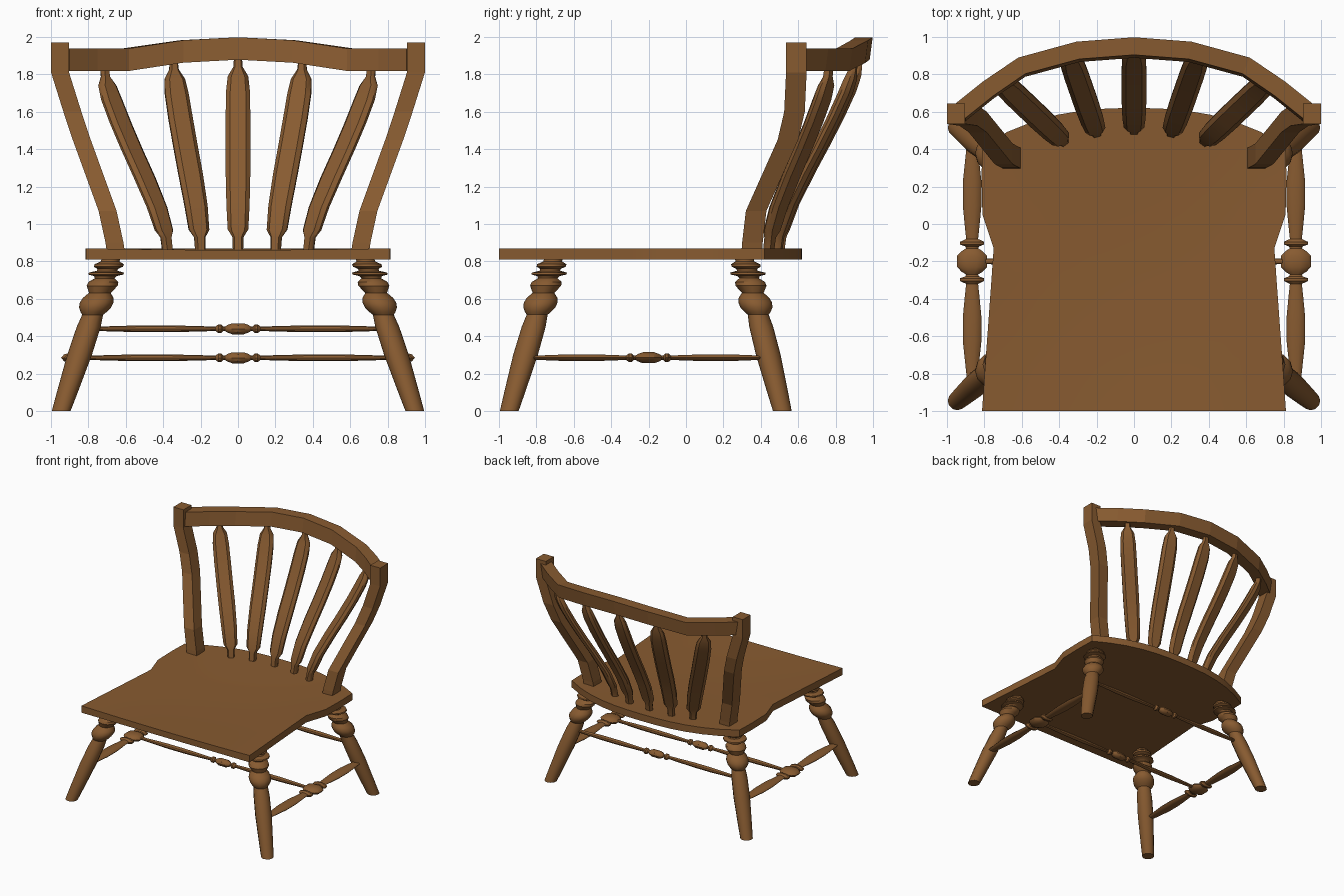
import bpy, bmesh, math
from mathutils import Vector

if "Cube" in bpy.data.objects:
    bpy.data.objects.remove(bpy.data.objects["Cube"])

wood = bpy.data.materials.new("brown wood")
wood.diffuse_color = (0.245, 0.104, 0.03, 1)
wood.use_nodes = True
wood.node_tree.nodes["Principled BSDF"].inputs["Base Color"].default_value = wood.diffuse_color


def finish(name, bm, smooth=False):
    bmesh.ops.recalc_face_normals(bm, faces=bm.faces)
    mesh = bpy.data.meshes.new(name)
    bm.to_mesh(mesh)
    bm.free()
    mesh.materials.append(wood)
    if smooth:
        mesh.shade_smooth()
        mesh.set_sharp_from_angle(angle=math.radians(35))
    obj = bpy.data.objects.new(name, mesh)
    bpy.context.collection.objects.link(obj)
    return obj


def loft(name, rings, smooth=False):
    """Skin a list of equal-length point rings and cap both ends."""
    bm = bmesh.new()
    rows = [[bm.verts.new(p) for p in ring] for ring in rings]
    n = len(rows[0])
    for a, b in zip(rows, rows[1:]):
        for i in range(n):
            j = (i + 1) % n
            bm.faces.new((a[i], a[j], b[j], b[i]))
    bm.faces.new(rows[0])
    bm.faces.new(rows[-1])
    return finish(name, bm, smooth)


def ring(center, u, v, n=12):
    c = Vector(center)
    return [c + Vector(u) * math.cos(2 * math.pi * i / n)
            + Vector(v) * math.sin(2 * math.pi * i / n) for i in range(n)]


# Seat: pinched sides, bowed back edge, shallow saddle on top
seat_rows = [(-1, .812), (-.78, .797), (-.55, .78), (-.3, .762), (-.13, .75),
             (.05, .81), (.25, .815), (.42, .81)]
COLS = 12
bm = bmesh.new()
top, low = [], []
for y0, w in seat_rows:
    rt, rl = [], []
    for c in range(COLS + 1):
        u = 2 * c / COLS - 1
        y = y0 + .2 * (1 - abs(u) ** 2.5) * max(0, (y0 + .13) / .55)
        dip = .022 * (1 - u * u) * max(0, 1 - ((y + .3) / .9) ** 2)
        rt.append(bm.verts.new((u * w, y, .87 - dip)))
        rl.append(bm.verts.new((u * w, y, .81)))
    top.append(rt)
    low.append(rl)
for grid in (top, low):
    for a, b in zip(grid, grid[1:]):
        for i in range(COLS):
            bm.faces.new((a[i], a[i + 1], b[i + 1], b[i]))


def border(g):
    return g[0] + [r[-1] for r in g[1:-1]] + g[-1][::-1] + [r[0] for r in g[-2:0:-1]]


bt, bl = border(top), border(low)
for i in range(len(bt)):
    j = (i + 1) % len(bt)
    bm.faces.new((bt[i], bt[j], bl[j], bl[i]))
finish("seat", bm, True)

# Turned, splayed legs: (height, radius)
leg_profile = [(0, .05), (.1, .056), (.3, .066), (.45, .064), (.515, .056),
               (.53, .07), (.555, .086), (.58, .09), (.605, .082), (.632, .058),
               (.65, .07), (.67, .083), (.69, .08), (.71, .052), (.722, .06),
               (.73, .094), (.74, .094), (.75, .055), (.76, .055), (.772, .078),
               (.785, .078), (.8, .05), (.83, .05)]
for side, sx in (("left", -1), ("right", 1)):
    for part, foot_y, slope in (("front", -.945, .29), ("back", .515, -.25)):
        loft(f"{part}_{side}_leg",
             [ring((sx * (.945 - .327 * z), foot_y + slope * z, z), (r, 0, 0), (0, r, 0))
              for z, r in leg_profile], True)

# Stretchers: (distance from the middle as fraction/offset, radius factor)
half_beads = [(0, 1), (.03, 1), (.055, .7), (.07, .4), (.08, .45), (.09, .8),
              (.105, .8), (.12, .4)]


def stretcher(name, mid, axis, half, u, v):
    body = [(.12 + (half - .12) * t, r) for t, r in
            ((.15, .5), (.35, .62), (.6, .62), (.85, .45), (1, .35))]
    side = half_beads + body
    prof = [(-d, r) for d, r in side[:0:-1]] + side
    loft(name, [ring(Vector(mid) + Vector(axis) * d, Vector(u) * r, Vector(v) * r, 10)
                for d, r in prof], True)


for side, sx in (("left", -1), ("right", 1)):
    stretcher(f"{side}_stretcher", (sx * .865, -.2, .285), (0, 1, 0), .63,
              (.08, 0, 0), (0, 0, .031))
stretcher("middle_stretcher", (0, -.2, .285), (1, 0, 0), .84, (0, .036, 0), (0, 0, .031))
stretcher("back_stretcher", (0, .405, .44), (1, 0, 0), .8, (0, .036, 0), (0, 0, .031))

# Square back posts
post_path = [(.65, .35, .83), (.66, .355, .9), (.697, .375, 1.07), (.835, .545, 1.45),
             (.885, .58, 1.6), (.951, .59, 1.81), (.951, .59, 1.97)]
for side, sx in (("left", -1), ("right", 1)):
    loft(f"{side}_back_post",
         [[(sx * x + a * .048, y + b * .055, z)
           for a, b in ((-1, -1), (1, -1), (1, 1), (-1, 1))] for x, y, z in post_path])

# Curved, arched top rail
half_rail = [(.3, .92, 1.922), (.6, .838, 1.878), (.78, .715, 1.878), (.93, .595, 1.878)]
path = [Vector((-x, y, z)) for x, y, z in half_rail[::-1]]
path += [Vector((0, .943, 1.938))] + [Vector(p) for p in half_rail]
rail = []
for i, p in enumerate(path):
    t = path[min(i + 1, len(path) - 1)] - path[max(i - 1, 0)]
    n = Vector((-t.y, t.x, 0)).normalized() * .047
    lean = Vector((0, .008, 0))
    up = Vector((0, 0, .06))
    rail.append([p - n - up - lean, p + n - up - lean, p + n + up + lean, p - n + up + lean])
loft("top_rail", rail)

# Flattened, S-curved spindles: (height fraction, path fraction, width, depth)
spindle_profile = [(-.03, 0, .027, .024), (.06, .03, .03, .024), (.1, .06, .055, .03),
                   (.23, .17, .062, .032), (.4, .37, .066, .032), (.55, .56, .066, .032),
                   (.7, .74, .066, .032), (.83, .88, .064, .032), (.91, .95, .055, .028),
                   (.96, .98, .025, .02), (1.03, 1, .02, .018)]
spindles = [(0, .5, 0, .93, 1.88, 0), (.2, .485, .345, .9, 1.865, .25),
            (.375, .44, .715, .765, 1.825, .65)]
names = ["centre", "inner", "outer"]
for label, (x0, y0, x1, y1, z1, turn) in zip(names, spindles):
    for sx in ((1,) if x0 == 0 else (-1, 1)):
        wdir = Vector((sx * math.cos(turn), -math.sin(turn), 0))
        ddir = Vector((sx * math.sin(turn), math.cos(turn), 0))
        rings = []
        for h, f, w, d in spindle_profile:
            c = Vector((sx * (x0 + (x1 - x0) * f), y0 + (y1 - y0) * f, .87 + (z1 - .87) * h))
            rings.append([c + wdir * w * a + ddir * d * b for a, b in
                          ((-1, -.3), (-.65, -1), (.65, -1), (1, -.3),
                           (1, .3), (.65, 1), (-.65, 1), (-1, .3))])
        suffix = "" if x0 == 0 else ("_left" if sx < 0 else "_right")
        loft(f"{label}_spindle{suffix}", rings, True)
